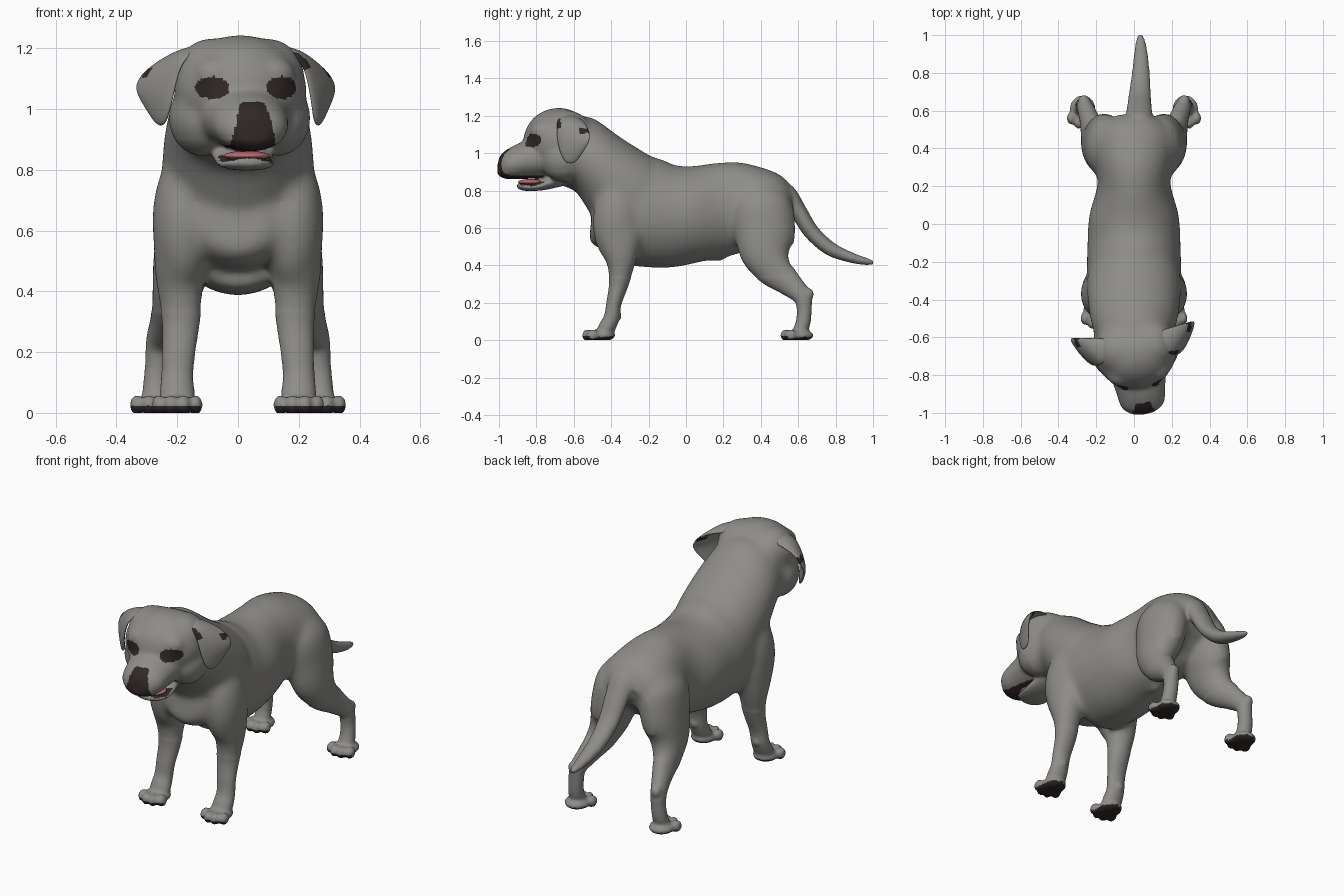
import bpy, bmesh, math
from mathutils import Matrix, Vector

if "Cube" in bpy.data.objects:
    bpy.data.objects.remove(bpy.data.objects["Cube"], do_unlink=True)


def material(name, colour):
    mat = bpy.data.materials.new(name)
    mat.use_nodes = True
    mat.diffuse_color = (*colour, 1)
    mat.node_tree.nodes["Principled BSDF"].inputs["Base Color"].default_value = (*colour, 1)
    return mat


coat = material("grey coat", (0.27, 0.265, 0.25))
dark = material("dark brown skin", (0.03, 0.021, 0.021))
pink = material("pink tongue", (0.5, 0.15, 0.17))

# The head is turned a little towards the left side
HEAD = (Matrix.Translation((-0.01, -0.55, 0))
        @ Matrix.Rotation(math.radians(8), 4, "Z")
        @ Matrix.Translation((0, 0.55, 0)))
HEAD_INVERSE = HEAD.inverted()
BODY = Matrix.Identity(4)


def spline(stations, steps=5):
    """Smooth the stations of a loft with a Catmull-Rom curve."""
    pts = [Vector(s) for s in stations]
    pts = [pts[0]] + pts + [pts[-1]]
    out = []
    for a, b, c, d in zip(pts, pts[1:], pts[2:], pts[3:]):
        for i in range(steps):
            t = i / steps
            out.append(0.5 * (2 * b + (c - a) * t + (2 * a - 5 * b + 4 * c - d) * t * t
                              + (3 * b - a - 3 * c + d) * t ** 3))
    return out + [pts[-1]]


def tube(bm, stations, frame=BODY, side=1, sides=28):
    """Loft of ellipses; station = x, y, z, half width, half depth."""
    rows = spline(stations)
    rings = []
    for i, row in enumerate(rows):
        ahead, behind = rows[min(i + 1, len(rows) - 1)], rows[max(i - 1, 0)]
        tangent = Vector((ahead - behind)[:3]).normalized()
        across = Vector((1, 0, 0))
        across = (across - tangent * across.dot(tangent)).normalized()
        normal = tangent.cross(across)
        ring = []
        for k in range(sides):
            a = math.tau * k / sides
            p = Vector(row[:3]) + across * row[3] * math.cos(a) + normal * row[4] * math.sin(a)
            p.x *= side
            ring.append(bm.verts.new(frame @ p))
        rings.append(ring)
    for lower, upper in zip(rings, rings[1:]):
        for k in range(sides):
            n = (k + 1) % sides
            bm.faces.new((lower[k], lower[n], upper[n], upper[k]))
    bm.faces.new(rings[0][::-1])
    bm.faces.new(rings[-1])


def blob(bm, centre, radii, frame=BODY):
    """Ellipsoid."""
    m = frame @ Matrix.Translation(centre) @ Matrix.Diagonal((*radii, 1))
    bmesh.ops.create_uvsphere(bm, u_segments=24, v_segments=16, radius=1, matrix=m)


def finish(name, bm, modifiers, mats):
    """Turn a bmesh and its modifiers into a smooth finished object."""
    bmesh.ops.recalc_face_normals(bm, faces=bm.faces[:])
    mesh = bpy.data.meshes.new(name)
    bm.to_mesh(mesh)
    bm.free()
    obj = bpy.data.objects.new(name, mesh)
    bpy.context.collection.objects.link(obj)
    for kind, settings in modifiers:
        mod = obj.modifiers.new(kind.title(), kind)
        for key, value in settings.items():
            setattr(mod, key, value)
    bpy.context.view_layer.update()
    graph = bpy.context.evaluated_depsgraph_get()
    baked = bpy.data.meshes.new_from_object(obj.evaluated_get(graph))
    obj.modifiers.clear()
    obj.data = baked
    baked.materials.clear()
    for mat in mats:
        baked.materials.append(mat)
    for poly in baked.polygons:
        poly.use_smooth = True
        poly.material_index = 0
    return obj


def relax(mesh, rounds, chosen):
    """Blend the joins between parts where the rule holds."""
    bm = bmesh.new()
    bm.from_mesh(mesh)
    verts = [v for v in bm.verts if chosen(v.co)]
    for _ in range(rounds):
        bmesh.ops.smooth_vert(bm, verts=verts, factor=0.5,
                              use_axis_x=True, use_axis_y=True, use_axis_z=True)
    bm.to_mesh(mesh)
    bm.free()


bm = bmesh.new()

# Torso
tube(bm, [(0, -0.505, 0.65, 0.09, 0.1), (0, -0.465, 0.65, 0.19, 0.18),
          (0, -0.38, 0.685, 0.24, 0.26), (0, -0.25, 0.69, 0.25, 0.297),
          (0, -0.1, 0.665, 0.247, 0.28), (0, 0.05, 0.675, 0.237, 0.258),
          (0, 0.2, 0.7, 0.195, 0.252), (0, 0.32, 0.72, 0.2, 0.235),
          (0, 0.42, 0.73, 0.21, 0.19), (0, 0.5, 0.72, 0.19, 0.145),
          (0, 0.56, 0.7, 0.12, 0.07)])
blob(bm, (0, 0.17, 0.445), (0.025, 0.05, 0.03))

# Neck
tube(bm, [(0, -0.2, 0.7, 0.22, 0.2), (0, -0.3, 0.78, 0.25, 0.235),
          (0, -0.465, 0.935, 0.238, 0.19), (0, -0.6, 1.02, 0.2, 0.197),
          (0, -0.66, 1.05, 0.15, 0.14)])

# Skull, muzzle, nose and lower jaw
blob(bm, (0, -0.68, 1.06), (0.22, 0.192, 0.183), HEAD)
tube(bm, [(0, -0.72, 0.98, 0.15, 0.11), (0, -0.8, 0.972, 0.148, 0.107),
          (0, -0.88, 0.957, 0.132, 0.097), (0, -0.95, 0.938, 0.12, 0.079),
          (0, -0.988, 0.933, 0.092, 0.065), (0, -1.008, 0.935, 0.05, 0.036)], HEAD)
blob(bm, (0, -0.968, 0.957), (0.062, 0.042, 0.042), HEAD)
tube(bm, [(0, -0.68, 0.87, 0.1, 0.05), (0, -0.76, 0.835, 0.1, 0.032),
          (0, -0.83, 0.818, 0.092, 0.021), (0, -0.88, 0.822, 0.072, 0.02),
          (0, -0.905, 0.828, 0.035, 0.012)], HEAD)

# Tail
tube(bm, [(0.02, 0.44, 0.83, 0.07, 0.06), (0.025, 0.53, 0.785, 0.078, 0.056),
          (0.028, 0.6, 0.69, 0.068, 0.046), (0.03, 0.67, 0.58, 0.06, 0.042),
          (0.035, 0.77, 0.49, 0.05, 0.038), (0.037, 0.88, 0.443, 0.039, 0.028),
          (0.035, 0.96, 0.422, 0.027, 0.02), (0.033, 1.004, 0.415, 0.012, 0.01)])

front_leg = [(0.17, -0.36, 0.74, 0.06, 0.09), (0.19, -0.36, 0.6, 0.085, 0.13),
             (0.192, -0.35, 0.47, 0.083, 0.1), (0.19, -0.348, 0.4, 0.076, 0.075),
             (0.188, -0.36, 0.3, 0.063, 0.053), (0.195, -0.385, 0.2, 0.055, 0.041),
             (0.2, -0.398, 0.12, 0.053, 0.042), (0.2, -0.425, 0.065, 0.058, 0.045),
             (0.2, -0.45, 0.03, 0.055, 0.035)]
hind_leg = [(0.11, 0.39, 0.82, 0.07, 0.1), (0.13, 0.4, 0.72, 0.12, 0.165),
            (0.16, 0.42, 0.58, 0.113, 0.164), (0.187, 0.425, 0.47, 0.096, 0.14),
            (0.21, 0.47, 0.38, 0.075, 0.1), (0.235, 0.55, 0.305, 0.054, 0.07),
            (0.26, 0.62, 0.235, 0.043, 0.05), (0.265, 0.632, 0.16, 0.041, 0.04),
            (0.27, 0.625, 0.09, 0.043, 0.04), (0.27, 0.605, 0.04, 0.048, 0.038)]


def paw(x, y, side):
    blob(bm, (x * side, y, 0.026), (0.07, 0.078, 0.032))
    for offset, reach in ((-0.06, 0.045), (-0.021, 0.068), (0.021, 0.068), (0.06, 0.045)):
        blob(bm, ((x + offset) * side, y - reach, 0.026), (0.024, 0.034, 0.033))


for side in (-1, 1):
    # Legs and paws
    tube(bm, front_leg, side=side)
    tube(bm, hind_leg, side=side)
    paw(0.2, -0.455, side)
    paw(0.272, 0.605, side)
    # Shoulder, wrist pad and hock
    blob(bm, (0.18 * side, -0.37, 0.63), (0.103, 0.13, 0.23))
    blob(bm, (0.2 * side, -0.365, 0.13), (0.025, 0.022, 0.026))
    blob(bm, (0.265 * side, 0.65, 0.245), (0.032, 0.034, 0.036))
    # Crown, cheek and brow
    blob(bm, (0.09 * side, -0.655, 1.105), (0.125, 0.14, 0.128), HEAD)
    blob(bm, (0.12 * side, -0.66, 0.97), (0.115, 0.14, 0.125), HEAD)
    blob(bm, (0.09 * side, -0.78, 1.11), (0.08, 0.07, 0.065), HEAD)

body = finish("dog_body", bm, [
    ("REMESH", dict(mode="VOXEL", voxel_size=0.009)),
    ("SMOOTH", dict(factor=0.5, iterations=6))], [coat, dark])
relax(body.data, 30, lambda p: p.z > 0.33 and -0.64 < p.y < 0.57)
relax(body.data, 12, lambda p: p.z > 0.9 and p.y < -0.55)
for vert in body.data.vertices:
    vert.co.z = max(vert.co.z, 0)


def is_dark(centre, normal):
    """Nose, eyes, lips, soles and toe tips."""
    p = HEAD_INVERSE @ centre
    if p.z < 0.05:
        return p.z < 0.01 or normal.z < -0.4 or (p.z < 0.026 and normal.y < -0.4)
    if p.y > -0.77:
        return False
    eye = ((abs(p.x) - 0.115) / 0.054) ** 2 + ((p.z - 1.07) / 0.037) ** 2 < 1
    nose = p.y < -0.952 and abs(p.x) < 0.082 - 0.25 * (p.z - 0.86) and p.z > 0.85
    upper_lip = 0.848 < p.z < 0.88 and normal.z < -0.8
    lower_lip = p.z < 0.848 and normal.z > 0.75
    return eye or nose or upper_lip or lower_lip


for poly in body.data.polygons:
    poly.material_index = int(is_dark(poly.center, poly.normal))

# Tongue
bm = bmesh.new()
blob(bm, (0, -0.832, 0.846), (0.077, 0.07, 0.016), HEAD)
finish("tongue", bm, [], [pink])

# Ears: rows of front, middle and rear points from the root to the tip
ear_rows = [
    ((0.12, -0.69, 1.19), (0.12, -0.64, 1.21), (0.12, -0.58, 1.18)),
    ((0.195, -0.725, 1.175), (0.225, -0.655, 1.19), (0.25, -0.57, 1.165)),
    ((0.22, -0.725, 1.08), (0.28, -0.66, 1.09), (0.35, -0.545, 1.085)),
    ((0.235, -0.71, 1.0), (0.275, -0.66, 1.01), (0.31, -0.585, 1.015)),
    ((0.25, -0.68, 0.95), (0.26, -0.655, 0.94), (0.27, -0.625, 0.95))]
for side, name in ((1, "left_ear"), (-1, "right_ear")):
    bm = bmesh.new()
    grid = [[bm.verts.new(HEAD @ Vector((x * side, y, z))) for x, y, z in row] for row in ear_rows]
    for upper, lower in zip(grid, grid[1:]):
        for k in range(2):
            bm.faces.new((upper[k], upper[k + 1], lower[k + 1], lower[k]))
    ear = finish(name, bm, [
        ("SOLIDIFY", dict(thickness=0.024, offset=0)),
        ("SUBSURF", dict(levels=3, render_levels=3))], [coat, dark])
    # Small dark marks on the rear edge and inside the left fold
    for poly in ear.data.polygons:
        p = HEAD_INVERSE @ poly.center
        rear_mark = p.y > -0.61 and abs(p.z - 1.12) < 0.013
        fold_mark = side > 0 and p.y < -0.7 and 1.13 < p.z < 1.19
        poly.material_index = int(rear_mark or fold_mark)
